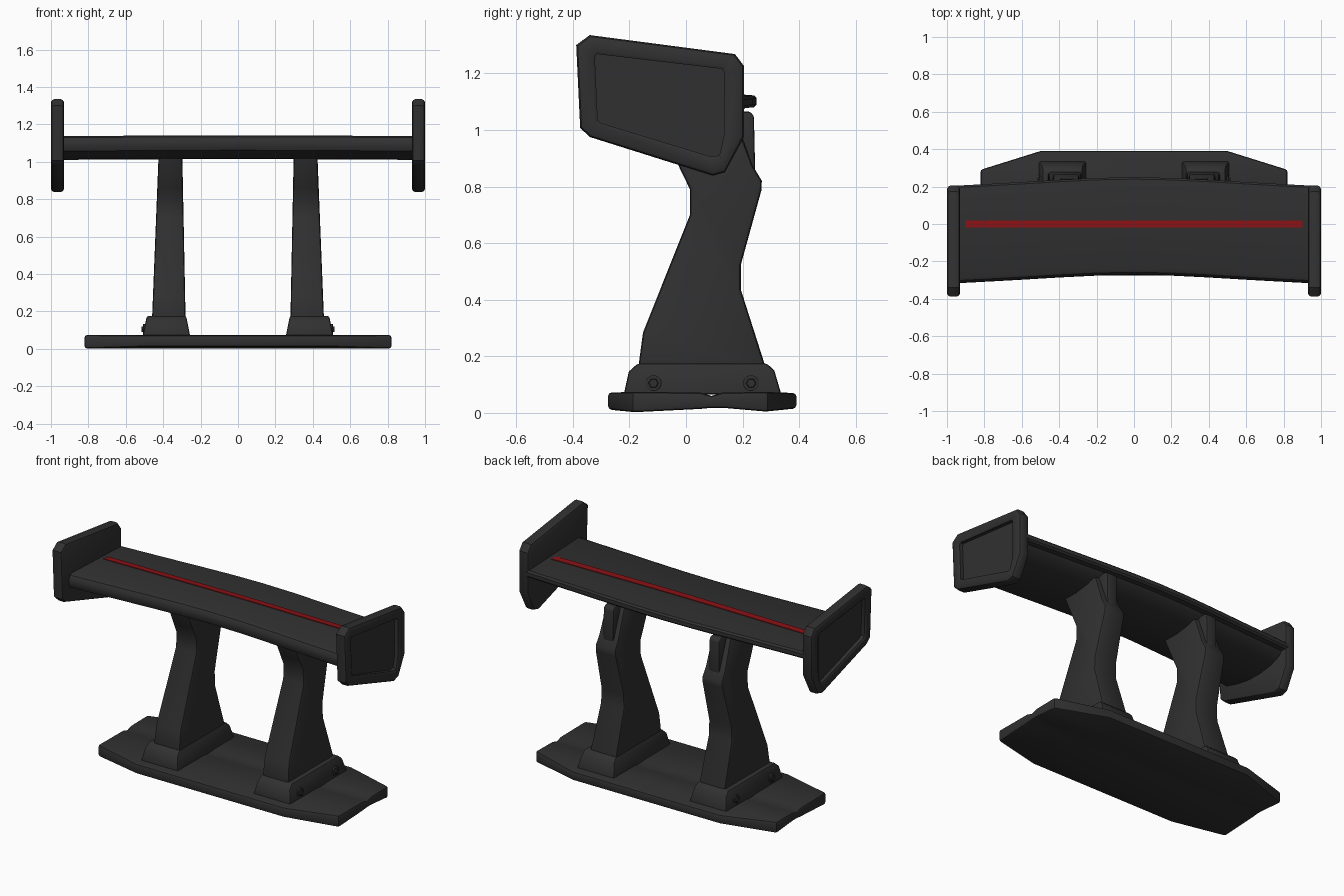
import bpy, bmesh, math

if "Cube" in bpy.data.objects:
    bpy.data.objects.remove(bpy.data.objects["Cube"])


def material(name, rgb):
    m = bpy.data.materials.new(name)
    m.diffuse_color = (*rgb, 1)
    m.use_nodes = True
    m.node_tree.nodes["Principled BSDF"].inputs["Base Color"].default_value = m.diffuse_color
    return m


BLACK = material("satin black", (0.03, 0.03, 0.03))
RED = material("dark red", (0.25, 0.006, 0.008))


def loft(name, sections, mat=BLACK, bevel=0.0, segments=2):
    """Skin a list of matching point loops, cap the ends, round the sharp edges."""
    bm = bmesh.new()
    rings = [[bm.verts.new(p) for p in s] for s in sections]
    n = len(rings[0])
    for a, b in zip(rings, rings[1:]):
        for i in range(n):
            j = (i + 1) % n
            bm.faces.new((a[i], a[j], b[j], b[i]))
    bm.faces.new(rings[0])
    bm.faces.new(rings[-1])
    bmesh.ops.recalc_face_normals(bm, faces=bm.faces)
    if bevel:
        sharp = [e for e in bm.edges if e.calc_face_angle(0) > math.radians(40)]
        bmesh.ops.bevel(bm, geom=sharp, offset=bevel, segments=segments,
                        profile=0.5, affect='EDGES', clamp_overlap=True)
        bmesh.ops.recalc_face_normals(bm, faces=bm.faces)
    me = bpy.data.meshes.new(name)
    bm.to_mesh(me)
    bm.free()
    me.materials.append(mat)
    ob = bpy.data.objects.new(name, me)
    bpy.context.collection.objects.link(ob)
    bpy.ops.object.select_all(action='DESELECT')
    ob.select_set(True)
    bpy.context.view_layer.objects.active = ob
    bpy.ops.object.shade_smooth_by_angle(angle=math.radians(32))
    return ob


# Base plate: rows of (y, half width, bottom z, top z) with a shallow groove
rows = [(-0.275, 0.50, 0.012, 0.072), (-0.19, 0.82, 0.002, 0.074),
        (0.05, 0.82, 0.014, 0.072), (0.09, 0.82, 0.018, 0.060),
        (0.13, 0.82, 0.018, 0.072), (0.29, 0.82, 0.004, 0.074),
        (0.39, 0.50, 0.016, 0.070)]
loft("base_plate", [[(-w, y, b), (w, y, b), (w, y, t), (-w, y, t)]
                    for y, w, b, t in rows], bevel=0.012)

# Wing: aerofoil section (y, z), swept forward and slightly down towards the tips
foil = [(-0.262, 1.062), (-0.272, 1.085), (-0.27, 1.115), (-0.258, 1.134),
        (-0.24, 1.142), (0.20, 1.125), (0.24, 1.122), (0.25, 1.112),
        (0.25, 1.09), (0.24, 1.08), (0.21, 1.078), (0.19, 1.055),
        (0.12, 1.028), (0.02, 1.015), (-0.08, 1.018), (-0.17, 1.035)]
stations = [(0.0, 0.0), (0.2, 0.004), (0.4, 0.014), (0.6, 0.026),
            (0.8, 0.037), (0.95, 0.045)]
stations = [(-x, s) for x, s in stations[:0:-1]] + stations
loft("wing", [[(x, y - s, z - 0.1 * s) for y, z in foil] for x, s in stations])


# Red stripe laid along the top of the wing
def wing_top(y, s):
    return 1.142 - 0.0386 * (y + s + 0.24) - 0.1 * s


stripe = []
for x, s in stations:
    x = max(-0.9, min(0.9, x))
    stripe.append([(x, y, wing_top(y, s) + d) for y, d in
                   ((-0.02, -0.004), (0.02, -0.004), (0.02, 0.004), (-0.02, 0.004))])
loft("wing_stripe", stripe, RED)

# End plate outlines (y, z): rim and recess
rim = [(-0.388, 1.30), (-0.34, 1.335), (0.173, 1.268), (0.205, 1.226),
       (0.205, 0.975), (0.1375, 0.85), (0.095, 0.838), (-0.34, 0.975),
       (-0.374, 1.007)]
inset = [(-0.322, 1.255), (-0.315, 1.268), (0.125, 1.216), (0.134, 1.205),
         (0.134, 0.98), (0.118, 0.91), (0.09, 0.905), (-0.30, 1.024),
         (-0.312, 1.034)]
# (x, blend from rim to recess outline)
plate_steps = [(0.93, 0.25), (0.936, 0.08), (0.947, 0.0), (0.983, 0.0),
               (0.994, 0.08), (1.0, 0.25), (1.0, 0.85), (0.994, 1.0), (0.972, 1.0)]

# Strut side profile, rear fin and foot profiles (y, z)
strut = [(-0.17, 0.15), (-0.152, 0.284), (0.014, 0.70), (0.014, 0.79),
         (-0.02, 0.86), (-0.11, 1.05), (0.17, 1.05), (0.235, 0.875),
         (0.268, 0.82), (0.266, 0.785), (0.194, 0.524), (0.194, 0.435),
         (0.285, 0.15)]
fin = [(0.14, 0.83), (0.245, 0.83), (0.24, 1.05), (0.225, 1.065), (0.13, 1.065)]
foot = [(-0.22, 0.065), (-0.202, 0.146), (-0.17, 0.175), (0.285, 0.175),
        (0.312, 0.15), (0.337, 0.065)]


def circle(x, y, z, r, n):
    return [(x, y + r * math.cos(2 * math.pi * i / n),
             z + r * math.sin(2 * math.pi * i / n)) for i in range(n)]


for side, sx in (("right", 1), ("left", -1)):
    # End plate with a recessed outer face
    loft(side + "_end_plate",
         [[(sx * x, a[0] + (b[0] - a[0]) * t, a[1] + (b[1] - a[1]) * t)
           for a, b in zip(rim, inset)] for x, t in plate_steps])

    # Strut, narrower towards the top
    inner = [(sx * (0.28 + 0.02 * (z - 0.15)), y, z) for y, z in strut]
    outer = [(sx * (0.46 - 0.04 * (z - 0.15)), y, z) for y, z in strut]
    loft(side + "_strut", [inner, outer], bevel=0.014)

    # Narrow rear fin at the top of the strut
    loft(side + "_strut_fin", [[(sx * x, y, z) for y, z in fin]
                               for x in (0.325, 0.395)], bevel=0.008)

    # Foot block with sloping sides
    loft(side + "_foot",
         [[(sx * (0.255 + 0.2 * (z - 0.065)), y, z) for y, z in foot],
          [(sx * (0.51 - 0.2 * (z - 0.065)), y, z) for y, z in foot]], bevel=0.01)

    # Washers and hexagonal bolts on the outer side of the foot
    for label, y in (("front", -0.115), ("rear", 0.23)):
        loft(f"{side}_{label}_washer",
             [circle(sx * x, y, 0.105, r, 16)
              for x, r in ((0.49, 0.028), (0.506, 0.028), (0.508, 0.025))])
        loft(f"{side}_{label}_bolt",
             [circle(sx * x, y, 0.105, r, 6)
              for x, r in ((0.49, 0.018), (0.515, 0.018), (0.517, 0.015))])
